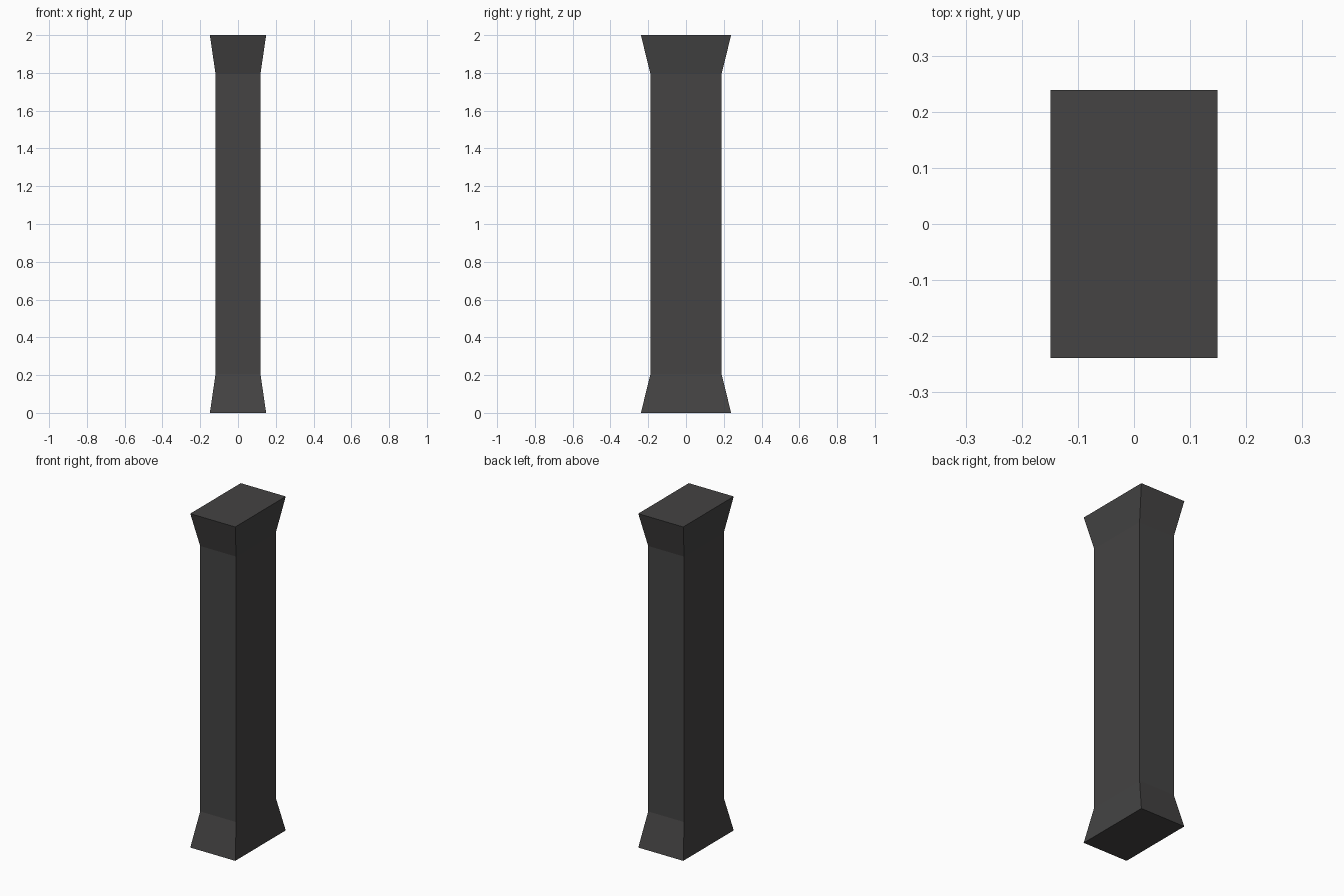
import bpy, bmesh

if "Cube" in bpy.data.objects:
    bpy.data.objects.remove(bpy.data.objects["Cube"])

# Dark charcoal finish
mat = bpy.data.materials.new("dark_charcoal")
mat.diffuse_color = (0.058, 0.056, 0.056, 1)
mat.use_nodes = True
mat.node_tree.nodes["Principled BSDF"].inputs["Base Color"].default_value = mat.diffuse_color

# Flared post: rectangular rings stacked upwards (height, half width, half depth)
END, SHAFT = (0.149, 0.239), (0.119, 0.188)
rings = [(0.0, *END), (0.205, *SHAFT), (1.795, *SHAFT), (2.0, *END)]

bm = bmesh.new()
loops = [[bm.verts.new((sx * hx, sy * hy, z))
          for sx, sy in ((-1, -1), (1, -1), (1, 1), (-1, 1))]
         for z, hx, hy in rings]

# Side walls between rings
for low, high in zip(loops, loops[1:]):
    for i in range(4):
        j = (i + 1) % 4
        bm.faces.new((low[i], low[j], high[j], high[i]))

# End caps
bm.faces.new(loops[0][::-1])
bm.faces.new(loops[-1])

mesh = bpy.data.meshes.new("flared_post")
bm.to_mesh(mesh)
bm.free()
mesh.materials.append(mat)
post = bpy.data.objects.new("flared_post", mesh)
bpy.context.collection.objects.link(post)
